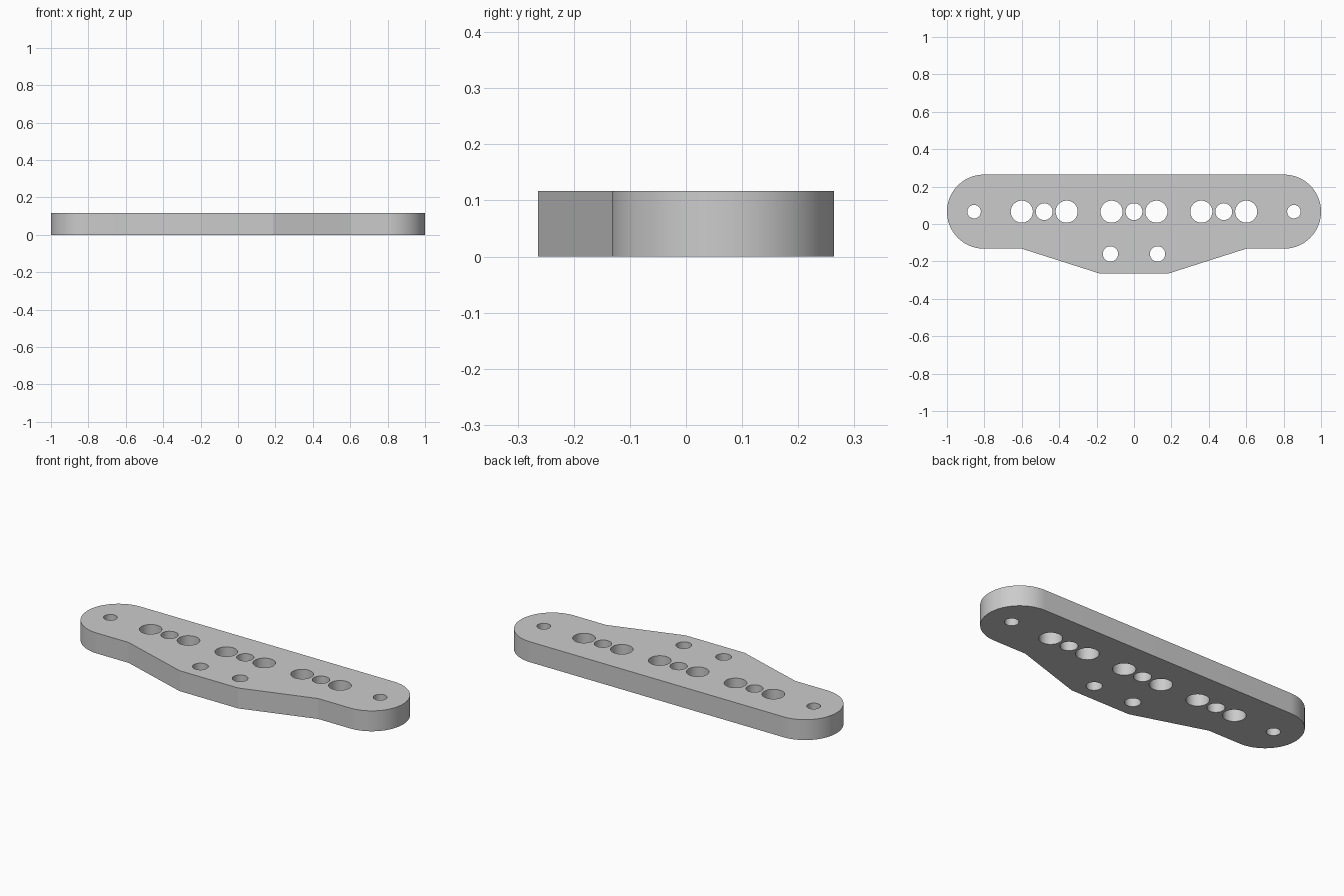
import bpy, bmesh
from math import sin, cos, pi, radians

if "Cube" in bpy.data.objects:
    bpy.data.objects.remove(bpy.data.objects["Cube"])

THICK = 0.117
ROW_Y, END_R, END_X = 0.066, 0.198, 0.802


def arc(cx, cy, r, start, end, steps):
    return [(cx + r * cos(start + (end - start) * i / steps),
             cy + r * sin(start + (end - start) * i / steps)) for i in range(steps + 1)]


def add_loop(curve, points):
    spline = curve.splines.new('POLY')
    spline.points.add(len(points) - 1)
    for p, (x, y) in zip(spline.points, points):
        p.co = (x, y, 0, 1)
    spline.use_cyclic_u = True


def add_hole(curve, x, y, r):
    add_loop(curve, arc(x, y, r, 0, 2 * pi, 48)[:-1])


# Filled profile extruded to the plate thickness
curve = bpy.data.curves.new("mounting_plate", 'CURVE')
curve.dimensions = '2D'
curve.fill_mode = 'BOTH'
curve.extrude = THICK / 2

# Outline: right half, then mirrored to the left
half = [(0.186, -0.264), (0.6, ROW_Y - END_R)] + arc(END_X, ROW_Y, END_R, -pi / 2, pi / 2, 48)
add_loop(curve, half + [(-x, y) for x, y in reversed(half)])

# Three groups of hole - small hole - hole
for cx in (-0.48, 0, 0.48):
    add_hole(curve, cx, ROW_Y, 0.045)
    for s in (-1, 1):
        add_hole(curve, cx + s * 0.12, ROW_Y, 0.059)

# End holes and lower pair
for s in (-1, 1):
    add_hole(curve, s * 0.855, ROW_Y, 0.036)
    add_hole(curve, s * 0.126, -0.16, 0.041)

plate = bpy.data.objects.new("mounting_plate", curve)
bpy.context.collection.objects.link(plate)
plate.location.z = THICK / 2
bpy.context.view_layer.objects.active = plate
plate.select_set(True)
bpy.ops.object.convert(target='MESH')
plate = bpy.context.object

# Weld caps to walls and shade the round walls smooth
bm = bmesh.new()
bm.from_mesh(plate.data)
bmesh.ops.remove_doubles(bm, verts=bm.verts, dist=1e-5)
bmesh.ops.recalc_face_normals(bm, faces=bm.faces)
bm.to_mesh(plate.data)
bm.free()
bpy.ops.object.transform_apply(location=True)
bpy.ops.object.shade_smooth_by_angle(angle=radians(12))
